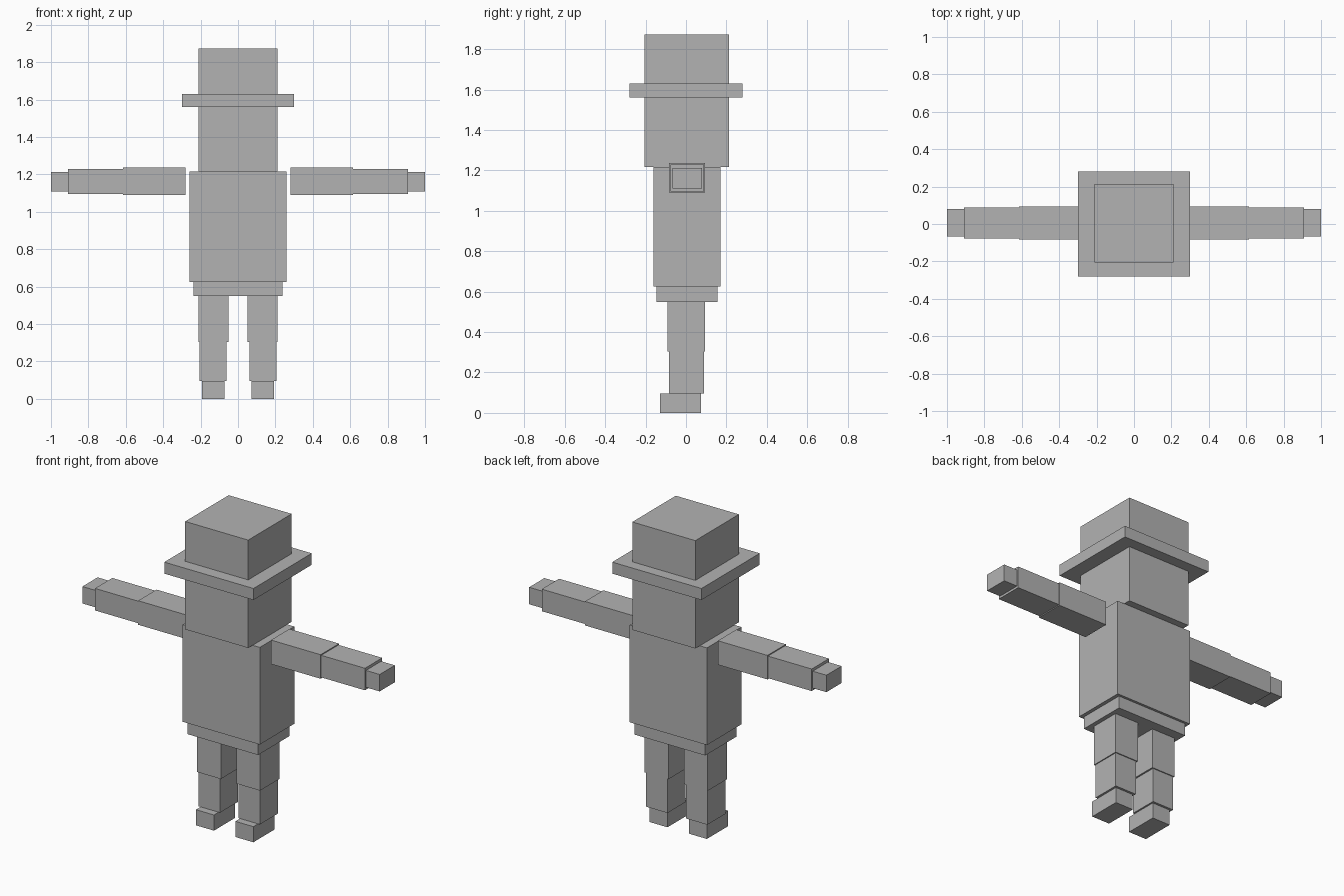
import bpy
import bmesh
from mathutils import Vector

if "Cube" in bpy.data.objects:
    bpy.data.objects.remove(bpy.data.objects["Cube"])

# One plain grey for the whole figure
grey = bpy.data.materials.new("plain_grey")
grey.diffuse_color = (0.45, 0.45, 0.45, 1.0)
grey.use_nodes = True
grey.node_tree.nodes["Principled BSDF"].inputs["Base Color"].default_value = grey.diffuse_color


def box(name, x, y, z):
    """Axis-aligned box spanning the given (low, high) ranges."""
    bm = bmesh.new()
    bmesh.ops.create_cube(bm, size=1.0)
    for v in bm.verts:
        v.co = Vector(r[0] + (c + 0.5) * (r[1] - r[0])
                      for c, r in zip(v.co, (x, y, z)))
    mesh = bpy.data.meshes.new(name)
    bm.to_mesh(mesh)
    bm.free()
    mesh.materials.append(grey)
    obj = bpy.data.objects.new(name, mesh)
    bpy.context.collection.objects.link(obj)


def pair(name, x, y, z):
    """The same box on both sides of the body."""
    box("right_" + name, (-x[1], -x[0]), y, z)
    box("left_" + name, x, y, z)


# Head and hat
box("head", (-0.212, 0.212), (-0.205, 0.213), (1.216, 1.56))
box("hat_brim", (-0.30, 0.30), (-0.28, 0.28), (1.56, 1.63))
box("hat_crown", (-0.212, 0.212), (-0.205, 0.213), (1.63, 1.872))

# Body
box("torso", (-0.26, 0.26), (-0.162, 0.17), (0.625, 1.216))
box("pelvis", (-0.238, 0.238), (-0.147, 0.155), (0.55, 0.625))

# Arms, held straight out
pair("upper_arm", (0.28, 0.614), (-0.083, 0.094), (1.09, 1.236))
pair("forearm", (0.614, 0.908), (-0.077, 0.089), (1.096, 1.23))
pair("hand", (0.908, 1.0), (-0.067, 0.079), (1.11, 1.213))

# Legs
pair("thigh", (0.052, 0.212), (-0.091, 0.095), (0.305, 0.55))
pair("shin", (0.062, 0.206), (-0.083, 0.089), (0.095, 0.305))
pair("foot", (0.072, 0.193), (-0.128, 0.075), (0.0, 0.095))
